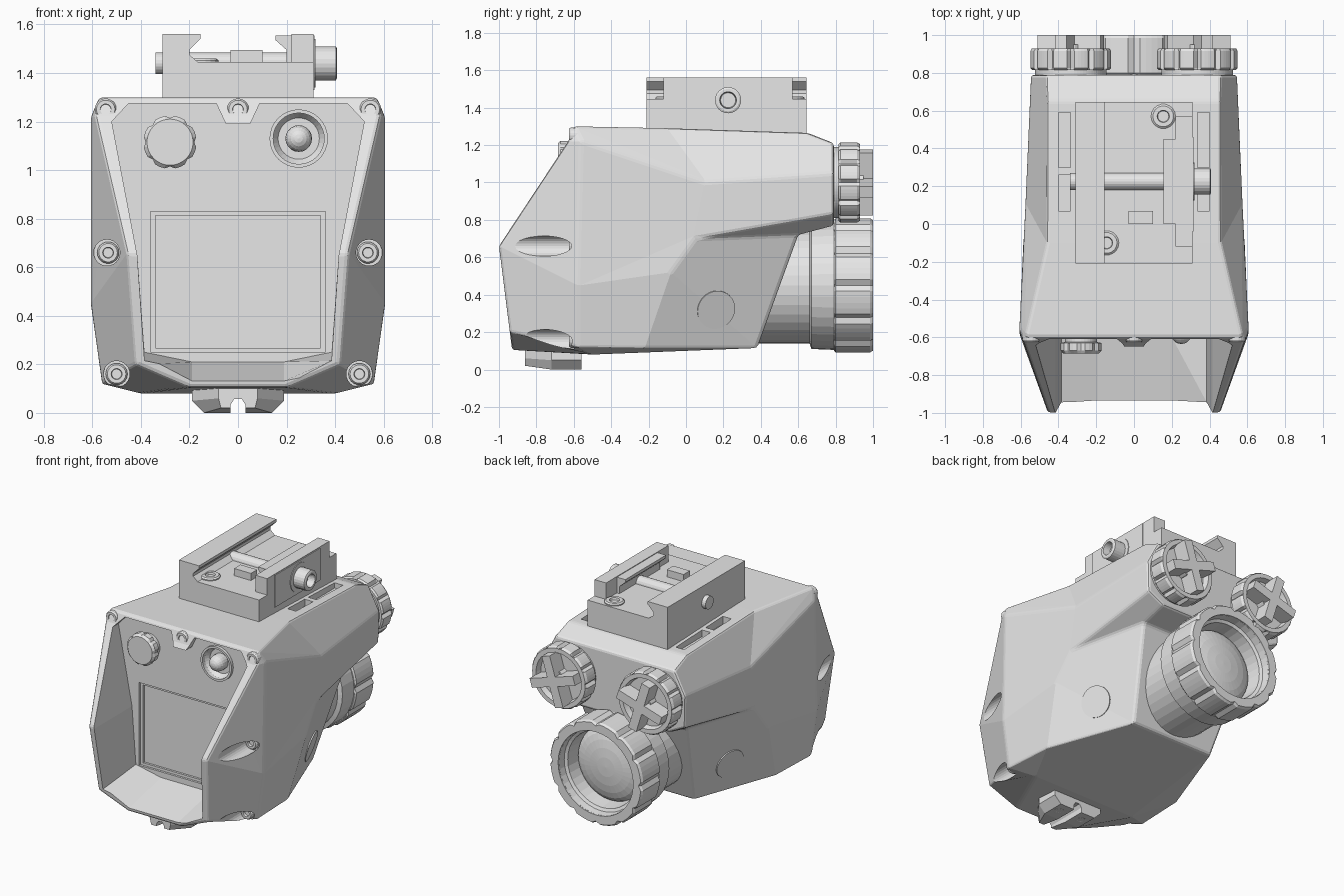
import bpy, bmesh, math
from mathutils import Matrix, Vector

if "Cube" in bpy.data.objects:
    bpy.data.objects.remove(bpy.data.objects["Cube"])

grey = bpy.data.materials.new("plain_grey")
grey.use_nodes = True
grey.diffuse_color = (0.8, 0.8, 0.8, 1)
grey.node_tree.nodes["Principled BSDF"].inputs["Base Color"].default_value = (0.8, 0.8, 0.8, 1)

X, Y, Z = Vector((1, 0, 0)), Vector((0, 1, 0)), Vector((0, 0, 1))


def finish(name, bm):
    bmesh.ops.remove_doubles(bm, verts=bm.verts, dist=0.0001)
    bmesh.ops.recalc_face_normals(bm, faces=bm.faces)
    mesh = bpy.data.meshes.new(name)
    bm.to_mesh(mesh)
    bm.free()
    mesh.materials.append(grey)
    ob = bpy.data.objects.new(name, mesh)
    bpy.context.collection.objects.link(ob)
    return ob


def lathe(name, profile, center, axis, n=32, groove=0, every=6):
    """Spin (radius, height) pairs about an axis; groove notches the widest rim."""
    bm = bmesh.new()
    rim = max(r for r, h in profile) * 0.97
    rows = []
    for r, h in profile:
        row = []
        for k in range(n):
            a = 2 * math.pi * k / n
            q = r - groove if groove and r > rim and k % every == 0 else r
            row.append(bm.verts.new((q * math.cos(a), q * math.sin(a), h)))
        rows.append(row)
    for a, b in zip(rows, rows[1:]):
        for k in range(n):
            j = (k + 1) % n
            bm.faces.new((a[k], a[j], b[j], b[k]))
    turn = Z.rotation_difference(axis).to_matrix().to_4x4()
    bm.transform(Matrix.Translation(center) @ turn)
    return finish(name, bm)


def cylinder(name, center, axis, r, h, n=32):
    return lathe(name, [(0, 0), (r, 0), (r, h), (0, h)], center, axis, n)


def screw(name, center, axis, r, h):
    profile = [(0, -0.02), (r, -0.02), (r, h * 0.6), (r * 0.85, h),
               (r * 0.5, h), (r * 0.45, h * 0.3), (0, h * 0.3)]
    return lathe(name, profile, center, axis, 18)


def loft(name, outline_a, y_a, outline_b, y_b):
    """Solid between two (x, z) outlines at two depths."""
    bm = bmesh.new()
    a = [bm.verts.new((x, y_a, z)) for x, z in outline_a]
    b = [bm.verts.new((x, y_b, z)) for x, z in outline_b]
    bm.faces.new(a)
    bm.faces.new(b)
    for i in range(len(a)):
        j = (i + 1) % len(a)
        bm.faces.new((a[i], a[j], b[j], b[i]))
    return finish(name, bm)


def box(name, x0, x1, y0, y1, z0, z1):
    o = [(x0, z0), (x1, z0), (x1, z1), (x0, z1)]
    return loft(name, o, y0, o, y1)


def mirrored(half):
    return half + [(-x, z) for x, z in reversed(half) if x > 0]


def bake(ob):
    deps = bpy.context.evaluated_depsgraph_get()
    mesh = bpy.data.meshes.new_from_object(ob.evaluated_get(deps))
    ob.modifiers.clear()
    ob.data = mesh


def cut(ob, cutters):
    for c in cutters:
        m = ob.modifiers.new("cut", "BOOLEAN")
        m.operation, m.solver, m.object = "DIFFERENCE", "EXACT", c
        c.hide_render = True
    bake(ob)
    for c in cutters:
        bpy.data.objects.remove(c)


# Housing: faceted half shell, named corners, mirrored across x = 0
P = {
    "f0": (0, -.93, .105), "f1": (.2, -.93, .105), "f2": (.42, -.942, .2),
    "f3": (.455, -1, .66), "fc": (0, -1, .66), "f4": (.585, -.63, 1.22),
    "gc": (0, -.63, 1.22), "f5": (.575, -.6, 1.3), "f6": (0, -.6, 1.3),
    "m0": (0, -.5, .08), "m1": (.4, -.5, .08), "m2": (.56, -.58, .12),
    "m3": (.607, -.58, .45), "m4": (.607, -.56, 1.22),
    "B": (.46, -.1, 1.29), "Bc": (0, -.1, 1.29), "T": (.46, .65, 1.265), "Tc": (0, .65, 1.265),
    "D": (.46, .79, 1.21), "Dc": (0, .79, 1.21), "C": (.575, .1, 1.0), "E": (.545, .79, 1.05),
    "H": (.57, .05, .7), "I": (.54, .79, .83), "J": (.42, .79, .77), "Jc": (0, .79, .77),
    "K": (.42, .6, .72), "Kc": (0, .6, .72), "L": (.32, .38, .115), "Lc": (0, .38, .115),
    "Q": (.585, -.08, .52), "R": (.54, -.22, .115),
}
FACES = """f0 f1 f2 f3 fc|fc f3 f4 gc|gc f4 f5 f6|f0 m0 m1 f1|f1 m1 m2 f2|f2 m2 m3 f3|
f3 m3 m4 f4|f4 m4 f5|m0 Lc L m1|m1 R m2|m1 L R|m2 R Q m3|m3 Q H|m3 H C m4|m4 C f5|f5 C B|
f5 B Bc f6|B T Tc Bc|T D Dc Tc|C E D T B|C H I E|H K J I|Q L K H|Q R L|E I J Jc Dc D|
J K Kc Jc|K L Lc Kc"""
bm = bmesh.new()
for s in (1, -1):
    V = {k: bm.verts.new((s * x, y, z)) for k, (x, y, z) in P.items()}
    for f in FACES.replace("\n", "").split("|"):
        bm.faces.new([V[k] for k in f.split()])
bmesh.ops.remove_doubles(bm, verts=bm.verts, dist=0.0001)
bmesh.ops.dissolve_limit(bm, angle_limit=0.01, verts=bm.verts, edges=bm.edges)
housing = finish("housing", bm)
bev = housing.modifiers.new("soft_edges", "BEVEL")
bev.width, bev.segments, bev.limit_method, bev.angle_limit = 0.015, 2, "ANGLE", 0.3
bake(housing)

# Hood cavity, screen recess, dial well, screw pockets and roof slots
rim = [(.415, .65), (.52, 1.2), (.45, 1.275), (.09, 1.275), (.05, 1.19)]
back_half = [(0, .21), (.19, .21), (.385, .25)] + rim + [(0, 1.19)]
front_half = [(0, .095), (.19, .095), (.385, .2)] + rim + [(0, 1.19)]
cutters = [
    loft("cavity_cutter", mirrored(front_half), -1.1, mirrored(back_half), -.58),
    box("screen_frame_cutter", -.36, .36, -.62, -.565, .25, .83),
    box("screen_cutter", -.34, .34, -.6, -.55, .268, .812),
    lathe("dial_well_cutter", [(0, 0), (.085, 0), (.12, .05), (.12, .08), (0, .08)],
          (.25, -.545, 1.13), -Y),
]
for s in (1, -1):
    for x, z in ((.54, .66), (.5, .16)):
        cutters.append(cylinder("pocket_cutter", (s * x, -.6, z), -Y, .054, .5, 24))
    for y0, y1 in ((.07, .26), (.3, .59)):
        cutters.append(box("slot_cutter", s * .335, s * .4, y0, y1, 1.23, 1.4))
cut(housing, cutters)

# Front controls
lathe("push_button", [(0, 0), (.085, 0), (.085, .04), (.11, .045), (.11, .085), (.095, .1), (0, .1)],
      (-.28, -.585, 1.115), -Y, 32, .01, 4)
lathe("dial_collar", [(.105, 0), (.12, 0), (.12, .04), (.105, .04), (.105, 0)], (.25, -.56, 1.13), -Y)
lathe("dial_dome", [(.055, -.02)] + [(.055 * math.cos(i * math.pi / 10), .03 + .055 * math.sin(i * math.pi / 10))
      for i in range(6)], (.25, -.55, 1.13), -Y, 20)

# Housing screws and side caps
screw("top_middle_screw", (0, -.6, 1.25), -Y, .045, .025)
for s, side in ((1, "left"), (-1, "right")):
    for level, x, z in (("top", .545, 1.25), ("middle", .535, .66), ("bottom", .5, .16)):
        screw(f"{side}_{level}_screw", (s * x, -.6, z), -Y, .045, .025)
    normal = Vector((s * .918, .3, -.26)).normalized()
    cylinder(f"{side}_side_cap", Vector((s * .45, .16, .32)) - normal * .02, normal, .105, .028)

# Front lens: stepped barrel, ribbed focus ring and domed glass
axis_point = (0, 0, .45)
lathe("lens_barrel", [(0, .3), (.31, .3), (.31, .66), (.34, .67), (.345, .79), (.325, .8),
      (.325, .99), (.29, .99), (.285, .94), (.265, .93), (.255, .82), (0, .82)], axis_point, Y, 36)
lathe("focus_ring", [(.29, .79), (.35, .79), (.36, .8), (.36, .985), (.35, 1), (.29, 1), (.29, .79)],
      axis_point, Y, 72, .018)
lathe("lens_glass", [(.257 * math.cos(i * math.pi / 12), .82 + .07 * math.sin(i * math.pi / 12))
      for i in range(7)], axis_point, Y, 32)

# Twin rear caps with cross grips
for s, side in ((1, "left"), (-1, "right")):
    c = Vector((s * .335, 0, 1.0))
    lathe(f"{side}_cap", [(0, .75), (.19, .75), (.19, .815), (.205, .815), (.215, .825), (.215, .915),
          (.205, .93), (.175, .93), (.165, .89), (0, .89)], c, Y, 72, .02)
    for i in range(2):
        grip = box(f"{side}_cap_grip", -.175, .175, .87, 1.0, -.032, .032)
        grip.data.transform(Matrix.Translation(c) @ Matrix.Rotation(s * .3 + i * math.pi / 2, 4, "Y"))
    lathe(f"{side}_cap_hub", [(0, .88), (.06, .88), (.06, .95), (0, .95)], c, Y, 16)

# Roof rail clamp
base = [(-.31, 1.24), (-.31, 1.56), (-.155, 1.56), (-.155, 1.54), (-.2, 1.495),
        (-.2, 1.475), (-.165, 1.445), (.31, 1.445), (.31, 1.24)]
loft("rail_clamp_base", base, -.21, base, .645)
box("clamp_jaw", .22, .31, -.12, .57, 1.44, 1.56)
lip = [(.23, 1.44), (.2, 1.44), (.2, 1.495), (.155, 1.535), (.155, 1.555), (.23, 1.555)]
loft("clamp_jaw_lip", lip, 0, lip, .45)
box("clamp_side_plate", .3, .316, -.04, .46, 1.33, 1.555)
box("recoil_lug", -.03, .1, 0, .07, 1.43, 1.495)
cylinder("clamp_rod", (-.34, .225, 1.44), X, .045, .65, 20)
lathe("clamp_bolt_washer", [(0, 0), (.1, 0), (.1, .02), (0, .02)], (.3, .225, 1.44), X)
lathe("clamp_bolt_head", [(0, 0), (.07, 0), (.07, .095), (.06, .1), (.045, .1), (.04, .05), (0, .05)],
      (.308, .225, 1.44), X, 24)
for x, y in ((-.145, -.1), (.155, .57)):
    screw("clamp_base_screw", (x, y, 1.44), Z, .065, .02)

# Belly foot with arched groove
wide = [(-.19, .13), (-.19, .05), (-.14, .0), (.14, .0), (.19, .05), (.19, .13)]
slim = [(-.08, .13), (-.08, .06), (-.07, .02), (.07, .02), (.08, .06), (.08, .13)]
foot_front = loft("belly_foot", slim, -.86, wide, -.72)
foot_back = loft("belly_foot_rear", wide, -.72, wide, -.56)
for part in (foot_front, foot_back):
    cut(part, [loft("groove_cutter", *[v for y in (-1, -.5) for v in (
        [(-.03, -.1), (-.03, .035), (-.015, .058), (.015, .058), (.03, .035), (.03, -.1)], y)])])
for s in (1, -1):
    screw("belly_foot_screw", (s * .09, -.64, .0), -Z, .035, .001)
